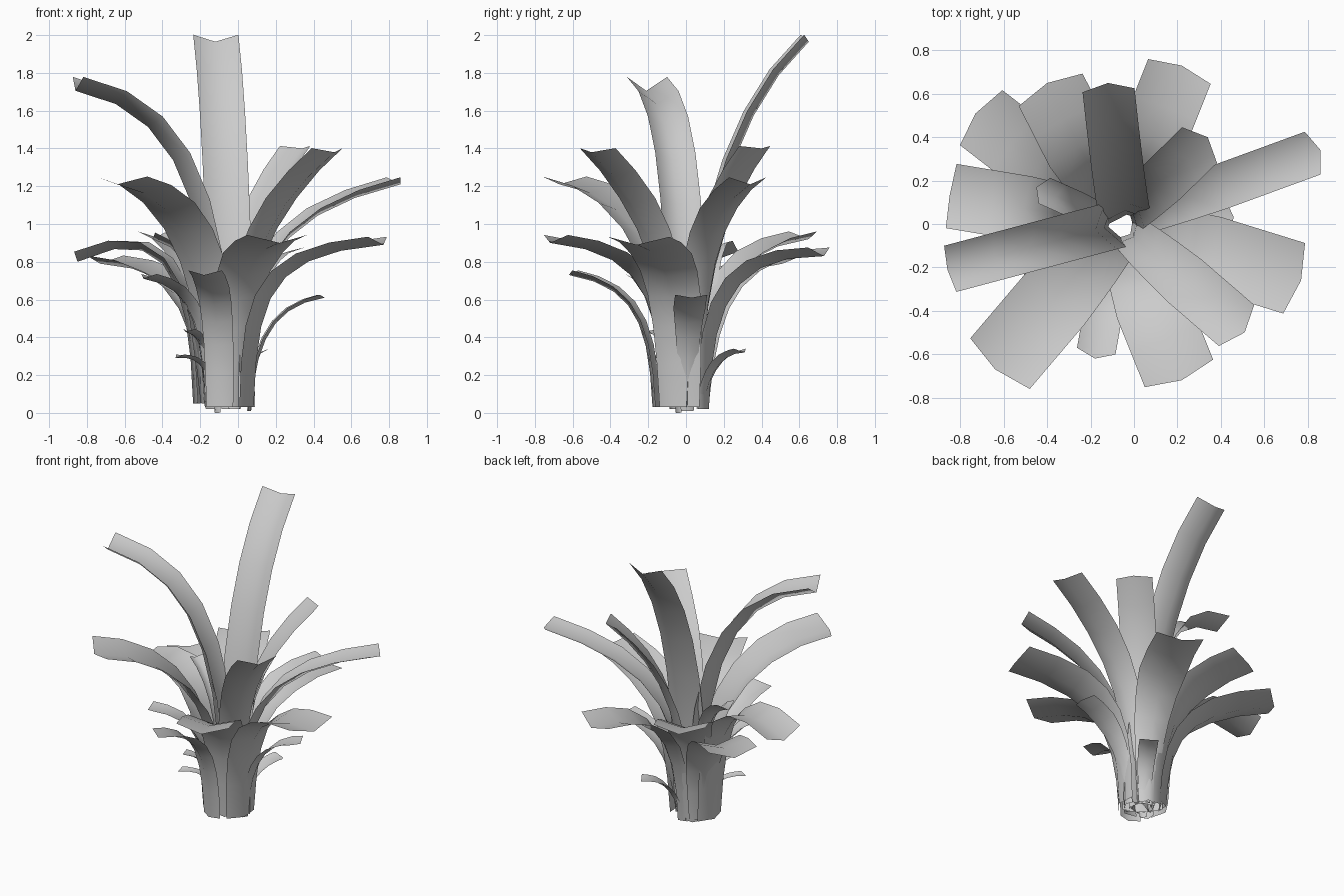
import bpy, bmesh
from mathutils import Vector

CX, CY = -0.07, 0.0   # centre of the leaf cluster
SEGS = 7

def leaf(name, tip, width, r0, z0, p1z, p2h, p2z, base=0.75, cup=0.045, point=0.03, shift=0.0):
    """Cupped strip, three points wide, swept along a cubic arch from the stem to the tip."""
    c = Vector((CX, CY, 0))
    out = Vector((tip[0] - CX, tip[1] - CY, 0))
    length = out.length
    out.normalize()
    up = Vector((0, 0, 1))
    side = up.cross(out)
    P = [(r0, z0), (r0 + 0.02, p1z), (p2h, p2z), (length, tip[2])]
    bm = bmesh.new()
    rows = []
    for i in range(SEGS + 1):
        t = i / SEGS
        s = 1 - t
        w = (s**3, 3*s*s*t, 3*s*t*t, t**3)
        d = (3*s*s, 6*s*t, 3*t*t)
        r = sum(a * p[0] for a, p in zip(w, P))
        z = sum(a * p[1] for a, p in zip(w, P))
        dr = sum(d[k] * (P[k+1][0] - P[k][0]) for k in range(3))
        dz = sum(d[k] * (P[k+1][1] - P[k][1]) for k in range(3))
        tan = (out * dr + up * dz).normalized()
        nor = tan.cross(side)
        mid = c + out * r + up * z + side * shift * s
        half = width / 2 * (base + (1 - base) * min(1, t * 1.4))
        dep = min(cup, half * 0.7)
        back = tan * (point if i == SEGS else 0)      # pointed tip
        rows.append([bm.verts.new(mid + side * half + nor * dep - back),
                     bm.verts.new(mid),
                     bm.verts.new(mid - side * half + nor * dep - back)])
    for a, b in zip(rows, rows[1:]):
        for k in range(2):
            bm.faces.new((a[k], a[k+1], b[k+1], b[k]))
    me = bpy.data.meshes.new(name)
    bm.to_mesh(me)
    bm.free()
    me.shade_smooth()
    ob = bpy.data.objects.new(name, me)
    bpy.context.collection.objects.link(ob)

# tall inner leaves: tip, width, base radius, base z, arch controls
leaf("tall_leaf_back", (-0.12, 0.65, 1.965), 0.24, 0.04, 0.03, 0.90, 0.25, 1.60, 1.0, 0.05, 0.0, -0.04)
leaf("tall_leaf_left", (-0.86, -0.21, 1.705), 0.22, 0.05, 0.03, 1.10, 0.25, 1.60, 1.0, 0.075, 0.0)
leaf("upper_leaf_front_left", (-0.64, -0.67, 1.21), 0.36, 0.06, 0.03, 0.75, 0.33, 1.15, 0.7)
leaf("upper_leaf_front_right", (0.51, -0.50, 1.38), 0.25, 0.07, 0.03, 0.75, 0.30, 1.08, 0.6)
leaf("upper_leaf_right", (0.86, 0.34, 1.21), 0.21, 0.08, 0.03, 0.80, 0.33, 1.06, 0.7)
leaf("upper_leaf_back_right", (0.34, 0.40, 1.40), 0.23, 0.07, 0.03, 0.75, 0.22, 1.08, 0.7)
leaf("inner_leaf_left", (-0.45, 0.17, 0.92), 0.13, 0.07, 0.03, 0.60, 0.16, 0.85, 0.7)

# broad outer leaves
leaf("outer_leaf_front", (0.22, -0.72, 0.90), 0.34, 0.13, 0.03, 0.62, 0.25, 0.85, 0.45)
leaf("outer_leaf_right", (0.77, -0.26, 0.89), 0.34, 0.16, 0.03, 0.63, 0.25, 0.84, 0.65)
leaf("outer_leaf_back_right", (0.22, 0.73, 0.83), 0.31, 0.13, 0.02, 0.55, 0.25, 0.84, 0.35)
leaf("outer_leaf_back", (-0.40, 0.65, 0.92), 0.33, 0.13, 0.03, 0.60, 0.25, 0.86, 0.4)
leaf("outer_leaf_back_left", (-0.73, 0.51, 0.79), 0.32, 0.15, 0.05, 0.52, 0.27, 0.76, 0.45)
leaf("outer_leaf_left", (-0.85, 0.13, 0.80), 0.30, 0.17, 0.05, 0.62, 0.27, 1.05, 0.7)
leaf("outer_leaf_front_left", (-0.18, -0.62, 0.73), 0.18, 0.18, 0.03, 0.48, 0.28, 0.67, 0.8, 0.03)

# small lower leaves
leaf("small_leaf_left", (-0.50, -0.28, 0.71), 0.15, 0.12, 0.02, 0.50, 0.22, 0.67, 0.6, 0.03)
leaf("small_leaf_right", (0.46, 0.03, 0.61), 0.17, 0.14, 0.01, 0.38, 0.26, 0.57, 0.4, 0.02)
leaf("low_leaf_front_left", (-0.28, -0.21, 0.43), 0.09, 0.07, 0.0, 0.28, 0.14, 0.40, 0.5, 0.02)
leaf("low_leaf_left", (-0.33, -0.19, 0.29), 0.07, 0.07, 0.05, 0.22, 0.17, 0.31, 0.6, 0.015)
leaf("low_leaf_back", (0.13, 0.31, 0.32), 0.12, 0.11, 0.02, 0.20, 0.22, 0.32, 0.6, 0.02)
